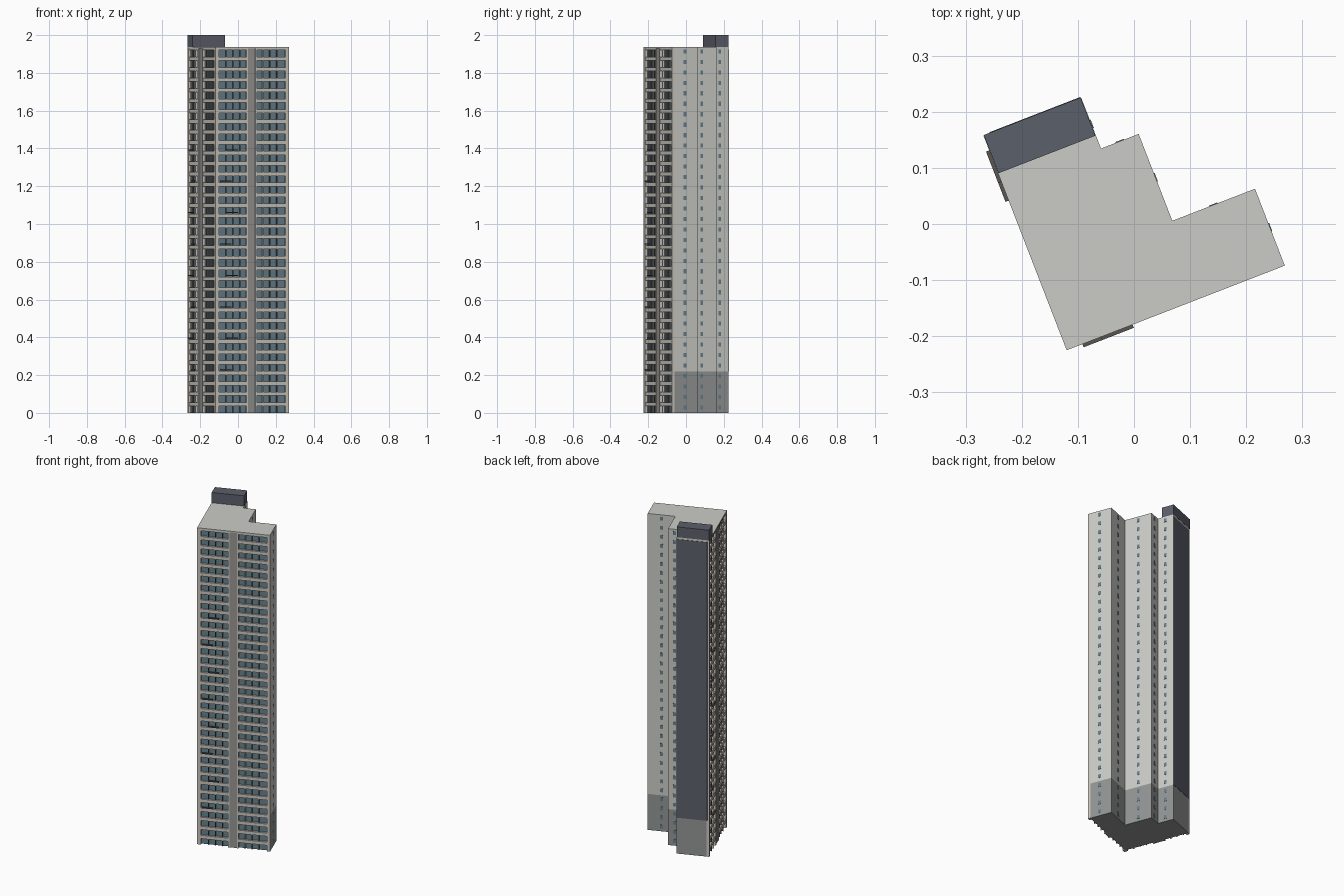
import bpy, bmesh, math
from mathutils import Matrix

if "Cube" in bpy.data.objects:
    bpy.data.objects.remove(bpy.data.objects["Cube"])

H, BASE, FLOORS, REC = 1.94, 0.22, 35, 0.014
FH = H / FLOORS
# building is turned on its plot; (u, v) are measured from the front corner
PLACE = Matrix.Translation((-0.12, -0.225, 0)) @ Matrix.Rotation(math.radians(21.2), 4, 'Z')


def mat(name, rgb):
    m = bpy.data.materials.new(name)
    m.diffuse_color = (*rgb, 1)
    m.use_nodes = True
    m.node_tree.nodes["Principled BSDF"].inputs["Base Color"].default_value = m.diffuse_color
    return m


WALL = mat("pale_wall", (0.60, 0.60, 0.57))
BASEM = mat("grey_base", (0.29, 0.30, 0.295))
GLASS = mat("teal_glass", (0.13, 0.215, 0.26))
SLAB = mat("cream_band", (0.60, 0.57, 0.52))
PIER = mat("grey_pier", (0.31, 0.30, 0.29))
SLATE = mat("dark_slate", (0.105, 0.115, 0.145))
FRAME = mat("dark_frame", (0.10, 0.09, 0.085))


def finish(name, bm, mats):
    bmesh.ops.recalc_face_normals(bm, faces=bm.faces[:])
    me = bpy.data.meshes.new(name)
    bm.to_mesh(me)
    bm.free()
    for m in mats:
        me.materials.append(m)
    me.transform(PLACE)
    ob = bpy.data.objects.new(name, me)
    bpy.context.collection.objects.link(ob)
    return ob


def boxes(name, items, material):
    """One object from many (u0, u1, v0, v1, z0, z1) boxes."""
    bm = bmesh.new()
    for u0, u1, v0, v1, z0, z1 in items:
        m = Matrix.Translation(((u0 + u1) / 2, (v0 + v1) / 2, (z0 + z1) / 2)) \
            @ Matrix.Diagonal((u1 - u0, v1 - v0, z1 - z0, 1))
        bmesh.ops.create_cube(bm, size=1, matrix=m)
    return finish(name, bm, [material])


def prism(bm, outline, z0, z1):
    f = bm.faces.new([bm.verts.new((u, v, z0)) for u, v in outline])
    r = bmesh.ops.extrude_face_region(bm, geom=[f], use_keep_orig=True)
    for x in r['geom']:
        if isinstance(x, bmesh.types.BMVert):
            x.co.z = z1


def footprint(e):
    return [(e, e), (0.417, e), (0.417, 0.147), (0.259, 0.147),
            (0.259, 0.313), (0.187, 0.313), (0.187, 0.41), (e, 0.41)]


# tower core: glazed on the two street sides, grey base elsewhere
bm = bmesh.new()
prism(bm, footprint(REC), 0, H - 0.01)
bmesh.ops.bisect_plane(bm, geom=bm.verts[:] + bm.edges[:] + bm.faces[:],
                       plane_co=(0, 0, BASE), plane_no=(0, 0, 1))
bmesh.ops.recalc_face_normals(bm, faces=bm.faces[:])
for f in bm.faces:
    if f.normal.x < -0.9 or f.normal.y < -0.9:
        if f.calc_center_median().x < 0.02 or f.calc_center_median().y < 0.02:
            f.material_index = 2
            continue
    f.material_index = 1 if f.calc_center_median().z < BASE else 0
finish("tower_core", bm, [WALL, BASEM, GLASS])

# roof slab with a thin edge rim
bm = bmesh.new()
prism(bm, footprint(0), H - 0.01, H - 0.003)
finish("roof_slab", bm, [WALL])
bm = bmesh.new()
pts = footprint(0)
bm.faces.new([bm.verts.new((u, v, H - 0.003)) for u, v in pts])
bmesh.ops.recalc_face_normals(bm, faces=bm.faces[:])
inner = bm.faces[:]
ring = bmesh.ops.inset_region(bm, faces=inner, thickness=0.004, use_even_offset=True)
bmesh.ops.delete(bm, geom=inner, context='FACES_ONLY')
r = bmesh.ops.extrude_face_region(bm, geom=bm.faces[:], use_keep_orig=True)
for x in r['geom']:
    if isinstance(x, bmesh.types.BMVert):
        x.co.z = H
finish("roof_rim", bm, [PIER])


def side_box(side, a0, a1, d0, d1, z0, z1):
    """Box on a street side: a runs along the wall, d goes inward."""
    return (a0, a1, d0, d1, z0, z1) if side == 0 else (d0, d1, a0, a1, z0, z1)


TOP = H - 0.01
# per side: two window bays, and the far end of the wall
BAYS = [((0.022, 0.177), (0.236, 0.399)), ((0.022, 0.185), (0.258, 0.392))]
ENDS = [0.417, 0.41]
bands, light_piers, grey_piers, low_piers, fins, rails = [], [], [], [], [], []
for s in (0, 1):
    (a, b), (c, d) = BAYS[s]
    # floor bands between the piers
    for lo, hi in BAYS[s]:
        for i in range(FLOORS):
            z = (i + 1) * FH
            bands.append(side_box(s, lo, hi, 0.002, REC + 0.001, z - 0.02, min(z, TOP)))
    # end piers, pier edges and one slim light post
    start = 0 if s == 0 else REC
    for lo, hi in ((start, a), (b, b + 0.009), (c - 0.009, c), (d, ENDS[s])):
        light_piers.append(side_box(s, lo, hi, 0, REC + 0.001, 0, TOP))
    light_piers.append(side_box(s, c + 0.035, c + 0.039, 0.001, REC, 0, TOP))
    # central pier
    grey_piers.append(side_box(s, b + 0.009, c - 0.009, 0.003, REC + 0.001, BASE, TOP))
    low_piers.append(side_box(s, b + 0.009, c - 0.009, 0.003, REC + 0.001, 0, BASE))
    # window mullions
    for p in (a + 0.04, a + 0.08, a + 0.12, c + 0.075, c + 0.115):
        fins.append(side_box(s, p, p + 0.003, 0.005, REC, 0, TOP))
    # small projecting rails on every third floor
    r0 = 0.03 if s == 0 else 0.286
    for k, i in enumerate(range(4, 27, 3)):
        o = r0 + (0.036 if k % 2 else 0.0)
        z = i * FH + 0.004
        rails.append(side_box(s, o, o + 0.06, -0.006, 0.003, z, z + 0.006))

boxes("floor_bands", bands, SLAB)
boxes("light_piers", light_piers, SLAB)
boxes("grey_piers", grey_piers, PIER)
boxes("base_piers", low_piers, BASEM)
boxes("window_mullions", fins, FRAME)
boxes("balcony_rails", rails, FRAME)

# small windows, one column on each rear wall
wins = []
W, T = 0.008, 0.0015
for i in range(FLOORS):
    z0 = i * FH + 0.018
    z1 = z0 + 0.022
    for u, v in ((0.417, 0.0735), (0.259, 0.23), (0.187, 0.36)):
        wins.append((u - T, u + T, v - W, v + W, z0, z1))
    for u, v in ((0.338, 0.147), (0.223, 0.313)):
        wins.append((u - W, u + W, v - T, v + T, z0, z1))
boxes("rear_windows", wins, GLASS)

# dark rear cladding and rooftop plant room
boxes("rear_cladding", [(0.012, 0.186, 0.408, 0.412, BASE, H - 0.015)], SLATE)
boxes("plant_room", [(0.001, 0.186, 0.338, 0.411, H - 0.003, 2.0)], SLATE)
